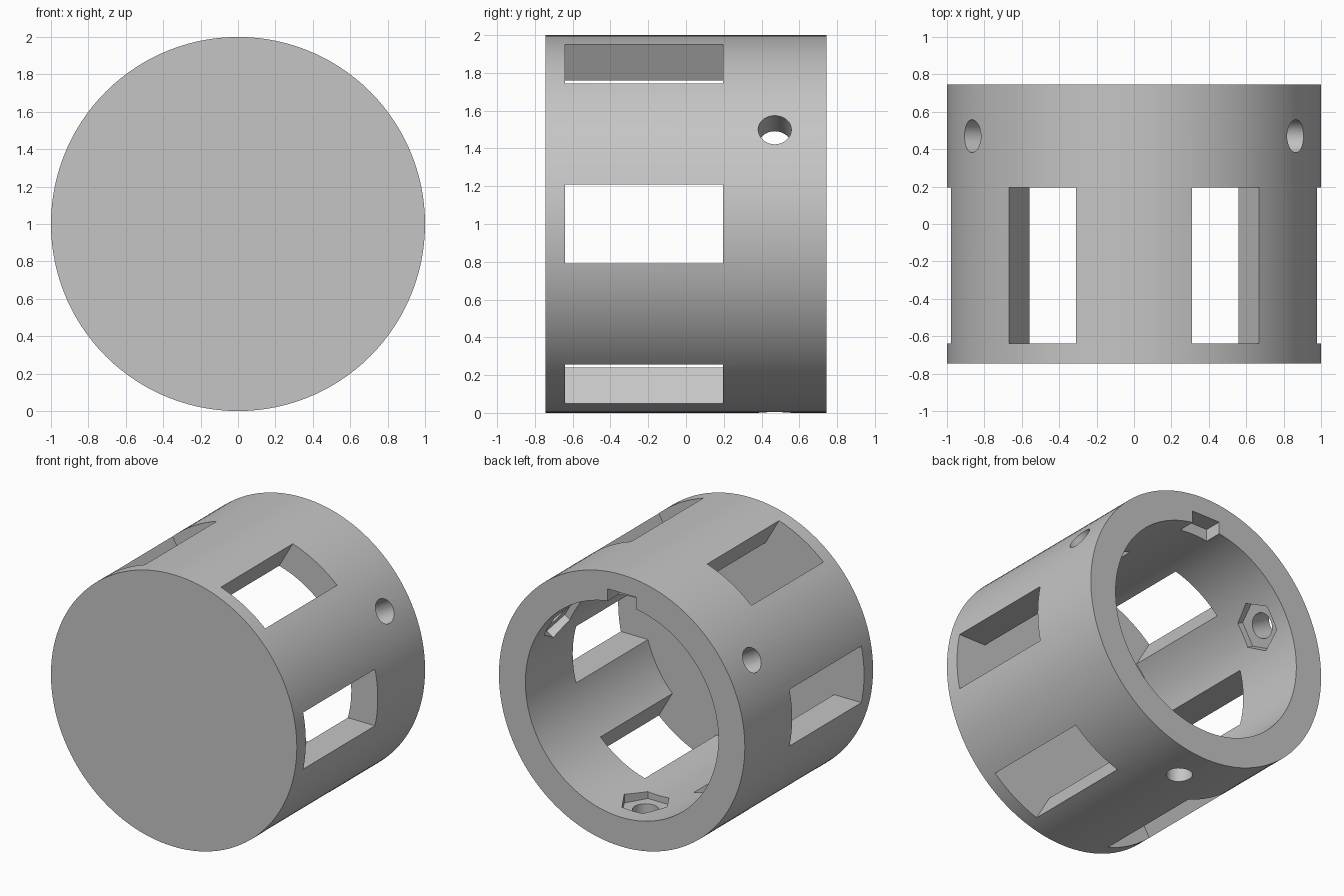
import bpy, bmesh
from math import cos, sin, pi, radians
from mathutils import Vector

cube = bpy.data.objects.get("Cube")
if cube:
    bpy.data.objects.remove(cube, do_unlink=True)

CENTRE = Vector((0, 0, 1))
OUTER, INNER = 1.0, 0.785
FRONT, BACK, FLOOR = -0.745, 0.745, -0.64

grey = bpy.data.materials.new("plain grey")
grey.use_nodes = True
colour = (0.56, 0.56, 0.56, 1)
grey.diffuse_color = colour
grey.node_tree.nodes["Principled BSDF"].inputs["Base Color"].default_value = colour


def add_object(name, bm):
    bmesh.ops.recalc_face_normals(bm, faces=bm.faces)
    mesh = bpy.data.meshes.new(name)
    bm.to_mesh(mesh)
    bm.free()
    mesh.materials.append(grey)
    obj = bpy.data.objects.new(name, mesh)
    bpy.context.collection.objects.link(obj)
    return obj


def rectangle(y0, y1, half):
    return [(y0, -half), (y1, -half), (y1, half), (y0, half)]


def polygon(y, radius, sides):
    # first corner points along the tangent
    return [(y + radius * sin(2 * pi * i / sides), radius * cos(2 * pi * i / sides))
            for i in range(sides)]


def radial_cutter(name, outline, angle, r0, r1):
    """Prism with an (axial, tangential) outline, running outward at an angle."""
    a = radians(angle)
    out, tangent = Vector((cos(a), 0, sin(a))), Vector((-sin(a), 0, cos(a)))
    bm = bmesh.new()
    rings = [[bm.verts.new(CENTRE + out * r + tangent * t + Vector((0, y, 0)))
              for y, t in outline] for r in (r0, r1)]
    for ring in rings:
        bm.faces.new(ring)
    n = len(outline)
    for i in range(n):
        j = (i + 1) % n
        bm.faces.new((rings[0][i], rings[0][j], rings[1][j], rings[1][i]))
    return add_object(name, bm)


# Cup body: revolved wall with a closed front and an open back
bm = bmesh.new()
profile = [(OUTER, FRONT), (OUTER, BACK), (INNER, BACK), (INNER, FLOOR)]
verts = [bm.verts.new((r, y, 1)) for r, y in profile]
edges = [bm.edges.new(pair) for pair in zip(verts, verts[1:])]
bmesh.ops.spin(bm, geom=verts + edges, cent=CENTRE, axis=(0, 1, 0),
               angle=2 * pi, steps=120, use_merge=True)
bmesh.ops.remove_doubles(bm, verts=bm.verts, dist=0.0005)
bmesh.ops.holes_fill(bm, edges=[e for e in bm.edges if e.is_boundary], sides=0)
body = add_object("cup_body", bm)

# Six windows round the wall
cutters = [radial_cutter("window_cutter", rectangle(FLOOR, 0.195, 0.208), a, 0.6, 1.1)
           for a in range(0, 360, 60)]

# Three screw holes with hexagonal nut pockets inside
for a in (30, 150, 270):
    cutters.append(radial_cutter("nut_pocket_cutter", polygon(0.47, 0.173, 6), a, 0.6, 0.83))
    cutters.append(radial_cutter("screw_hole_cutter", polygon(0.47, 0.088, 32), a, 0.6, 1.1))

# Key notch in the top of the rim
cutters.append(radial_cutter("notch_cutter", rectangle(0.615, 0.9, 0.115), 90, 0.6, 0.865))

for cutter in cutters:
    mod = body.modifiers.new(cutter.name, 'BOOLEAN')
    mod.operation, mod.solver, mod.object = 'DIFFERENCE', 'EXACT', cutter

# Bake the cuts and remove the cutters
graph = bpy.context.evaluated_depsgraph_get()
cut_mesh = bpy.data.meshes.new_from_object(body.evaluated_get(graph))
body.modifiers.clear()
body.data = cut_mesh
for cutter in cutters:
    bpy.data.objects.remove(cutter, do_unlink=True)

bpy.ops.object.select_all(action='DESELECT')
body.select_set(True)
bpy.context.view_layer.objects.active = body
bpy.ops.object.shade_smooth_by_angle(angle=radians(30))
